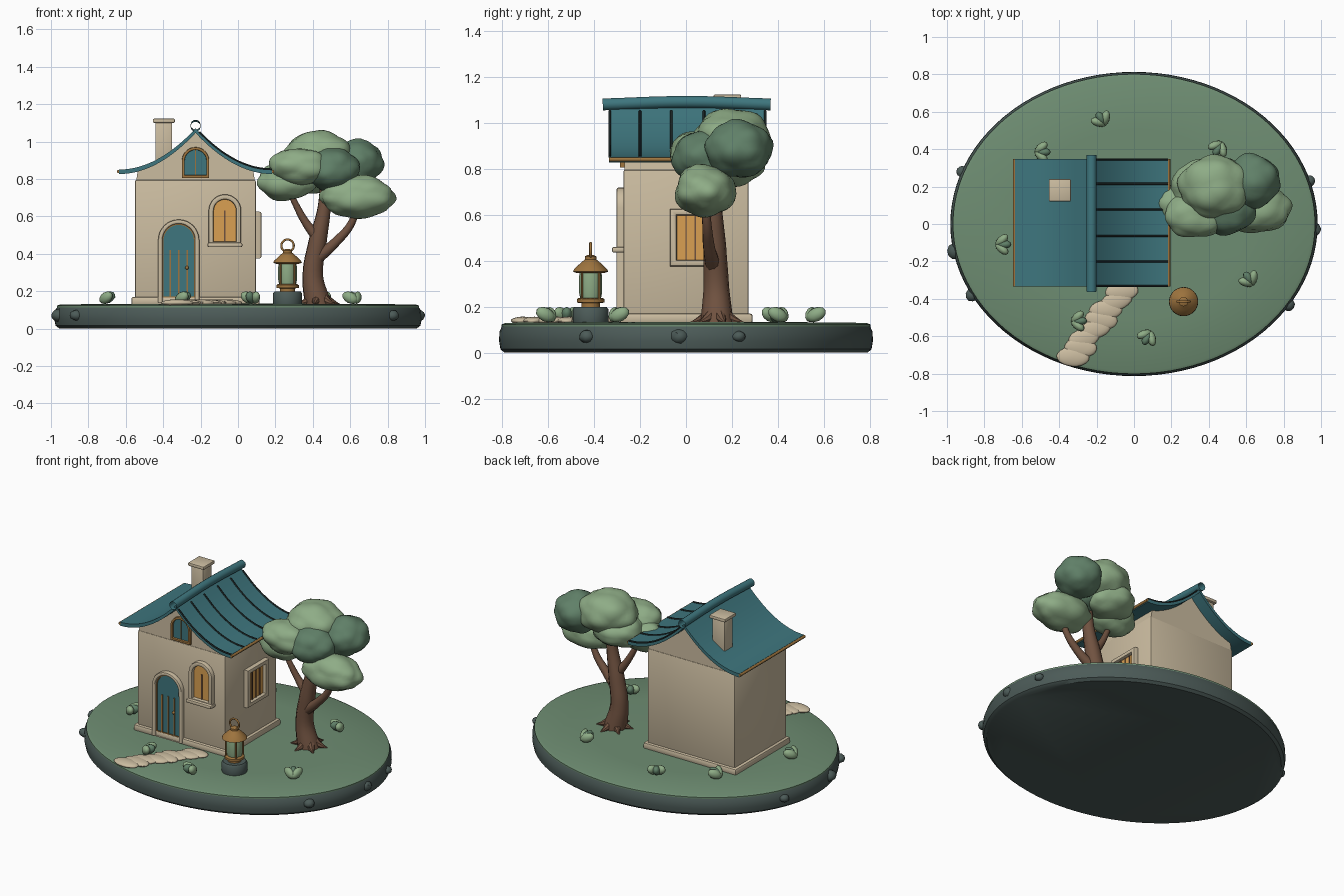
import bpy, bmesh, math, random
from mathutils import Matrix, Vector, noise

if "Cube" in bpy.data.objects:
    bpy.data.objects.remove(bpy.data.objects["Cube"])

random.seed(4)


def mat(name, r, g, b):
    m = bpy.data.materials.new(name)
    m.diffuse_color = [((c / 255 + 0.055) / 1.055) ** 2.4 for c in (r, g, b)] + [1]
    m.use_nodes = True
    m.node_tree.nodes["Principled BSDF"].inputs["Base Color"].default_value = m.diffuse_color
    return m


SAND = mat("sandstone", 203, 188, 160)
GRASS = mat("grass green", 110, 141, 114)
LEAF = mat("light leaf green", 142, 172, 134)
LEAF2 = mat("dark leaf green", 96, 128, 104)
SLATE = mat("slate grey", 76, 91, 88)
TEAL = mat("teal", 62, 118, 126)
AMBER = mat("amber", 218, 160, 82)
GOLD = mat("old gold", 158, 116, 62)
BARK = mat("bark brown", 112, 82, 64)
DARK = mat("dark seam", 36, 48, 48)


def finish(name, bm, m, matrix=None):
    if matrix is not None:
        bm.transform(matrix)
    bmesh.ops.recalc_face_normals(bm, faces=bm.faces)
    me = bpy.data.meshes.new(name)
    bm.to_mesh(me)
    bm.free()
    me.materials.append(m)
    ob = bpy.data.objects.new(name, me)
    bpy.context.collection.objects.link(ob)
    return ob


def box(name, m, x, y, z, bevel=0.008, matrix=None):
    """Bevelled box from (min, max) ranges."""
    bm = bmesh.new()
    bmesh.ops.create_cube(bm, size=1)
    for v in bm.verts:
        v.co = [(r[0] + r[1]) / 2 + c * (r[1] - r[0]) for c, r in zip(v.co, (x, y, z))]
    if bevel:
        bmesh.ops.bevel(bm, geom=bm.edges[:], offset=bevel, segments=2, affect='EDGES', profile=0.5)
    return finish(name, bm, m, matrix)


def prism(name, m, pts, y0, y1, matrix=None):
    """Extrude an (x, z) outline along y."""
    bm = bmesh.new()
    a = [bm.verts.new((x, y0, z)) for x, z in pts]
    b = [bm.verts.new((x, y1, z)) for x, z in pts]
    n = len(pts)
    bm.faces.new(a)
    bm.faces.new(b)
    for i in range(n):
        j = (i + 1) % n
        bm.faces.new((a[i], a[j], b[j], b[i]))
    return finish(name, bm, m, matrix)


def ring(name, m, outer, inner, y0, y1, bevel=0.008, matrix=None):
    """Frame between two matching (x, z) outlines."""
    bm = bmesh.new()
    loops = [[bm.verts.new((x, y, z)) for x, z in p]
             for p, y in ((outer, y0), (inner, y0), (inner, y1), (outer, y1))]
    n = len(outer)
    for k in range(4):
        p, q = loops[k], loops[(k + 1) % 4]
        for i in range(n):
            j = (i + 1) % n
            bm.faces.new((p[i], p[j], q[j], q[i]))
    if bevel:
        front = [e for e in bm.edges if all(abs(v.co.y - y0) < 1e-6 for v in e.verts)
                 and len({id(v) in map(id, loops[0]) for v in e.verts}) == 1]
        bmesh.ops.bevel(bm, geom=front, offset=bevel, segments=2, affect='EDGES', profile=0.5)
    return finish(name, bm, m, matrix)


def arch(cx, half, z0, top, n=16):
    s = top - half
    return [(cx + half, z0)] + [(cx + half * math.cos(math.pi * i / n), s + half * math.sin(math.pi * i / n))
                                for i in range(n + 1)] + [(cx - half, z0)]


def rect(x0, x1, z0, z1):
    return [(x0, z0), (x1, z0), (x1, z1), (x0, z1)]


def lathe(name, m, prof, cx, cy, sx=1, sy=1, n=32):
    bm = bmesh.new()
    rows = [[bm.verts.new((cx + sx * r * math.cos(math.tau * i / n), cy + sy * r * math.sin(math.tau * i / n), z))
             for i in range(n)] for r, z in prof]
    for p, q in zip(rows, rows[1:]):
        for i in range(n):
            j = (i + 1) % n
            bm.faces.new((p[i], p[j], q[j], q[i]))
    bm.faces.new(rows[0])
    bm.faces.new(rows[-1])
    return finish(name, bm, m)


def blob(name, m, c, r, rot=0.0, tilt=0.0, lump=0.0, sub=3):
    bm = bmesh.new()
    bmesh.ops.create_icosphere(bm, subdivisions=sub, radius=1)
    if lump:
        off = Vector([random.uniform(0, 20) for _ in range(3)])
        for v in bm.verts:
            d = noise.voronoi(v.co * 1.3 + off)[0][0]
            v.co *= 1 + lump * (0.45 - d)
    return finish(name, bm, m, Matrix.Translation(c) @ Matrix.Rotation(rot, 4, 'Z')
                  @ Matrix.Rotation(tilt, 4, 'Y') @ Matrix.Diagonal((*r, 1)))


def tube(name, m, pts, caps=True, cyclic=False, res=3):
    """Round tube through (x, y, z, radius) points."""
    cu = bpy.data.curves.new(name, 'CURVE')
    cu.dimensions, cu.bevel_depth, cu.bevel_resolution = '3D', 1, res
    cu.use_fill_caps, cu.resolution_u = caps, 6
    sp = cu.splines.new('BEZIER')
    sp.bezier_points.add(len(pts) - 1)
    for bp, p in zip(sp.bezier_points, pts):
        bp.co, bp.radius = p[:3], p[3]
        bp.handle_left_type = bp.handle_right_type = 'AUTO'
    sp.use_cyclic_u = cyclic
    cu.materials.append(m)
    ob = bpy.data.objects.new(name, cu)
    bpy.context.collection.objects.link(ob)
    bpy.ops.object.select_all(action='DESELECT')
    ob.select_set(True)
    bpy.context.view_layer.objects.active = ob
    bpy.ops.object.convert(target='MESH')


# Island base with rim rocks
lathe("island_base", SLATE, [(0.955, 0), (0.975, 0.015), (0.982, 0.05), (0.98, 0.09), (0.967, 0.115), (0.96, 0.118)],
      0, 0, 1, 0.828, 96)
lathe("grass_top", GRASS, [(0.968, 0.112), (0.968, 0.122), (0.95, 0.129), (0.6, 0.132), (0.2, 0.133)],
      0, 0, 1, 0.828, 96)
for x, y, s in [(-0.955, -0.145, .045), (-0.865, -0.38, .036), (0.955, -0.03, .045), (0.825, -0.43, .036),
                (0.94, 0.23, .03), (-0.92, 0.28, .032)]:
    blob("rim_rock", SLATE, (x, y, 0.07), (s, s, s * 0.8), x * 5, 0, 0.2, 2)

# House body
CX = -0.227
box("plinth", SAND, (-0.57, 0.115), (-0.29, 0.29), (0.125, 0.17), 0.012)
box("walls", SAND, (-0.55, 0.095), (-0.272, 0.272), (0.14, 0.795), 0.008)


def roof_z(d):
    return 0.85 + 0.22 * (1 - d / 0.41) ** 2


ds = [-0.41 + 0.82 * i / 32 for i in range(33)]
prism("gable", SAND, [(CX + d, roof_z(abs(d)) - 0.012) for d in ds if abs(d) < 0.325]
      + [(CX + 0.318, 0.785), (CX - 0.318, 0.785)], -0.268, 0.268)

# Curved roof, ridge, seams and eave trim
prism("roof", TEAL, [(CX + d, roof_z(abs(d))) for d in ds]
      + [(CX + d, roof_z(abs(d)) - 0.024) for d in reversed(ds)], -0.335, 0.348)
tube("ridge_tube", TEAL, [(CX, -0.362, 1.079, .027), (CX, 0.005, 1.09, .027), (CX, 0.368, 1.079, .027)], False)
for y in (-0.332, -0.2, -0.064, 0.078, 0.215, 0.345):
    tube("roof_seam", DARK, [(CX + d, y, roof_z(d) + 0.001, .006) for d in (.02, .1, .18, .26, .34, .408)], res=1)
for s in (-1, 1):
    tube("eave_trim", GOLD, [(CX + s * 0.412, y, 0.84, .009) for y in (-0.335, 0.348)])

# Chimney
box("chimney", SAND, (-0.442, -0.352), (0.135, 0.225), (0.85, 1.105), 0.006)
box("chimney_cap", SAND, (-0.455, -0.338), (0.12, 0.24), (1.1, 1.122), 0.006)

# Door
DX = -0.317
ring("door_frame", SAND, arch(DX, 0.11, 0.14, 0.583), arch(DX, 0.087, 0.14, 0.56), -0.302, -0.265)
prism("door", TEAL, arch(DX, 0.088, 0.165, 0.561), -0.281, -0.265)
ring("door_edge", GOLD, arch(DX, 0.088, 0.165, 0.561), arch(DX, 0.081, 0.172, 0.554), -0.286, -0.27, 0)
for dx in (-0.045, 0, 0.045):
    box("door_strip", GOLD, (DX + dx - .004, DX + dx + .004), (-0.287, -0.275), (0.172, 0.42), 0)
blob("door_knob", GOLD, (-0.273, -0.29, 0.325), (.01, .01, .01), sub=2)

# Gable window
ring("gable_window_frame", GOLD, arch(CX, 0.073, 0.805, 0.97), arch(CX, 0.058, 0.82, 0.955), -0.288, -0.26, 0.004)
prism("gable_window_pane", TEAL, arch(CX, 0.06, 0.815, 0.957), -0.274, -0.26)
box("gable_window_bar", GOLD, (CX - .003, CX + .003), (-0.279, -0.27), (0.815, 0.955), 0)

# Front arched window
WX = -0.07
ring("window_frame", SAND, arch(WX, 0.087, 0.445, 0.717), arch(WX, 0.06, 0.465, 0.69), -0.302, -0.265)
prism("window_pane", AMBER, arch(WX, 0.062, 0.455, 0.692), -0.279, -0.265)
box("window_bar", BARK, (WX - .004, WX + .004), (-0.285, -0.27), (0.455, 0.63), 0)
box("window_sill", SAND, (WX - .093, WX + .093), (-0.322, -0.265), (0.435, 0.459), 0.008)

# Side window, modelled facing front and turned to the right wall
TURN = Matrix.Rotation(math.pi / 2, 4, 'Z')
ring("side_window_frame", SAND, rect(-0.07, 0.15, 0.375, 0.625), rect(-0.04, 0.12, 0.403, 0.597),
     -0.125, -0.09, 0.01, TURN)
prism("side_window_pane", AMBER, rect(-0.045, 0.125, 0.4, 0.6), -0.102, -0.09, TURN)
for bx in (0.0, 0.04, 0.08):
    box("side_window_bar", BARK, (bx - .003, bx + .003), (-0.107, -0.095), (0.4, 0.6), 0, TURN)

# Stepping stone path
for i in range(8):
    t = i / 7
    blob("path_stone", SAND, (-0.065 - 0.265 * t + 0.012 * math.sin(i * 2.2), -0.36 - 0.35 * t, 0.138),
         (0.088, 0.052, 0.018), 0.25 * math.sin(i * 1.7) + 0.1, 0, 0.08)

# Lantern on a plinth
LX, LY = 0.265, -0.415
lathe("lantern_plinth", SLATE, [(.075, .125), (.078, .135), (.078, .187), (.07, .198)], LX, LY)
lathe("lantern_foot", GOLD, [(.04, .195), (.04, .215), (.06, .217), (.06, .232), (.052, .238)], LX, LY)
lathe("lantern_glass", LEAF, [(.045, .235), (.05, .26), (.05, .33), (.046, .355)], LX, LY, n=16)
lathe("lantern_roof", GOLD, [(.06, .346), (.077, .352), (.072, .362), (.045, .388), (.025, .405), (.025, .418),
                             (.012, .425)], LX, LY)
for i in range(4):
    a = math.pi / 4 + i * math.pi / 2
    px, py = LX + .053 * math.cos(a), LY + .053 * math.sin(a)
    tube("lantern_post", GOLD, [(px, py, .225, .006), (px, py, .355, .006)], res=1)
tube("lantern_ring", GOLD, [(LX + .033 * math.cos(a * math.pi / 4), LY, .443 + .033 * math.sin(a * math.pi / 4), .006)
                            for a in range(8)], cyclic=True)

# Tree trunk, branches and roots
tube("trunk", BARK, [(.43, .135, .12, .073), (.4, .132, .28, .056), (.425, .125, .46, .05), (.46, .12, .64, .036),
                     (.47, .12, .82, .028)])
tube("right_branch", BARK, [(.415, .12, .37, .035), (.52, .1, .46, .026), (.61, .09, .57, .02), (.64, .08, .7, .017)])
tube("left_branch", BARK, [(.43, .12, .48, .032), (.36, .115, .57, .022), (.29, .1, .7, .016)])
for i in range(6):
    a = i * math.tau / 6 + 0.3
    c, s = math.cos(a), math.sin(a)
    tube("root", BARK, [(.43 + c * .03, .135 + s * .03, .165, .03), (.43 + c * .075, .135 + s * .075, .142, .018),
                        (.43 + c * .12, .135 + s * .12, .13, .002)], res=2)

# Leaf crown
for m, c, r in [(LEAF, (.43, .2, .925), (.19, .17, .135)), (LEAF2, (.63, .23, .885), (.15, .145, .125)),
                (LEAF, (.64, .085, .705), (.2, .135, .115)), (LEAF, (.26, .1, .785), (.155, .115, .105)),
                (LEAF, (.33, .05, .865), (.17, .125, .1)), (LEAF2, (.5, .09, .85), (.15, .15, .12)),
                (LEAF, (.36, .2, .83), (.17, .14, .11))]:
    blob("leaf_cluster", m, c, r, 0, 0, 0.2, 4)

# Low plants made of three leaves each
for i, (x, y) in enumerate([(-.52, .385), (-.16, .535), (.465, .43), (-.73, -.11), (.63, -.32), (.085, -.58),
                            (-.325, -.52)]):
    for k in (-1, 0, 1):
        a = i * 2.1 + k * 0.75
        blob("plant_leaf", LEAF if k else LEAF2, (x + .032 * math.cos(a), y + .032 * math.sin(a), .165),
             (.046, .024, .03), a, -0.45, 0, 2)

# Smooth rounded surfaces, keep edges sharp
bpy.ops.object.select_all(action='SELECT')
bpy.context.view_layer.objects.active = bpy.context.selected_objects[0]
bpy.ops.object.shade_smooth_by_angle(angle=math.radians(38))
